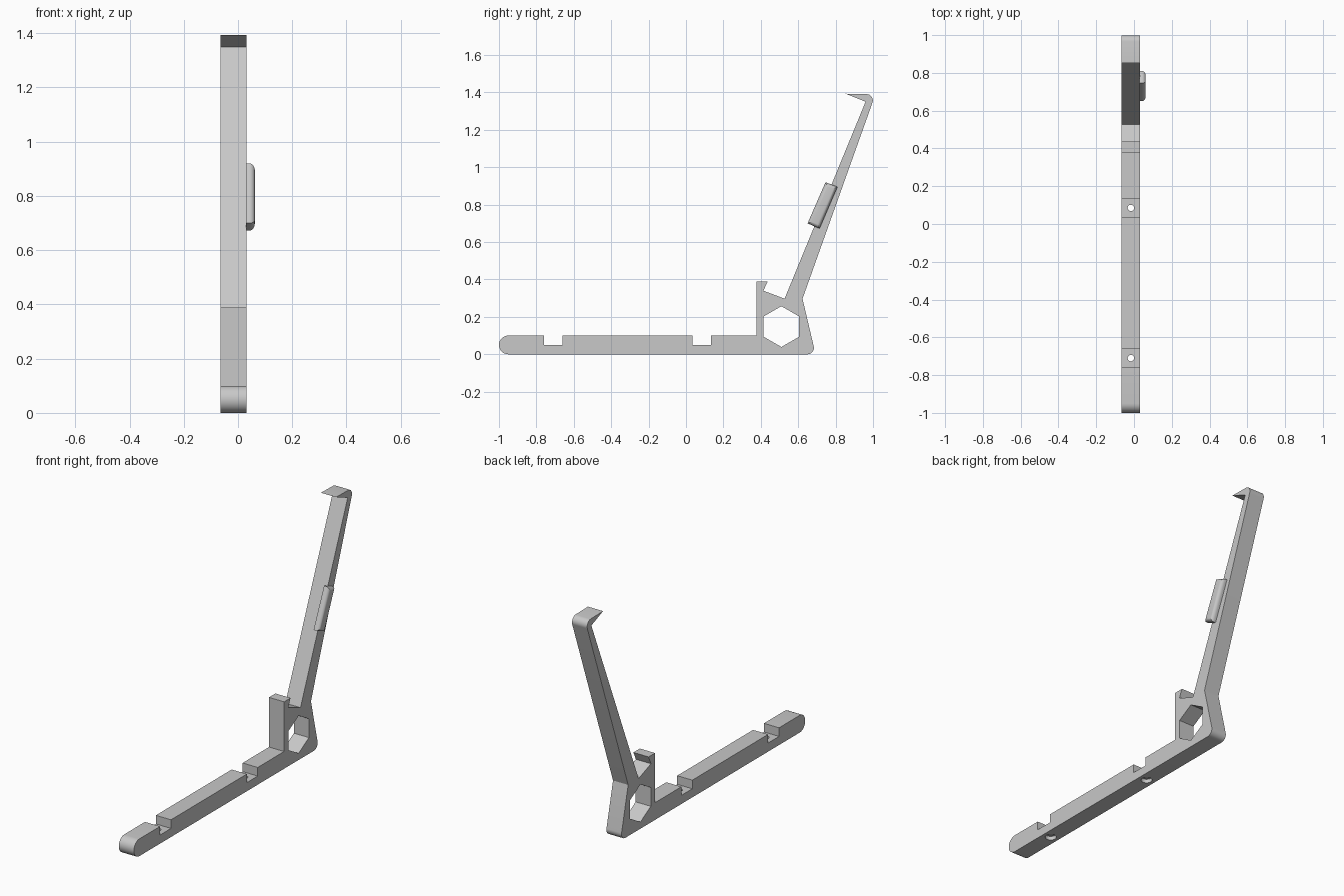
import bpy, bmesh, math
from mathutils import Matrix, Vector

X0, X1 = -0.065, 0.032          # frame thickness range
XM = (X0 + X1) / 2

if "Cube" in bpy.data.objects:
    bpy.data.objects.remove(bpy.data.objects["Cube"], do_unlink=True)

grey = bpy.data.materials.new("light_grey_plastic")
grey.use_nodes = True
colour = (0.58, 0.58, 0.58, 1)
grey.diffuse_color = colour
grey.node_tree.nodes["Principled BSDF"].inputs["Base Color"].default_value = colour


def arc(cy, cz, r, start, end, steps=10):
    """Points of a rounded corner, angles in degrees."""
    angles = [math.radians(start + (end - start) * i / steps) for i in range(steps + 1)]
    return [(cy + r * math.cos(a), cz + r * math.sin(a)) for a in angles]


def to_object(name, bm):
    bmesh.ops.recalc_face_normals(bm, faces=bm.faces)
    mesh = bpy.data.meshes.new(name)
    bm.to_mesh(mesh)
    bm.free()
    mesh.materials.append(grey)
    ob = bpy.data.objects.new(name, mesh)
    bpy.context.collection.objects.link(ob)
    return ob


def extrude_profile(name, points, x0, x1):
    """Extrude a (y, z) outline along x."""
    bm = bmesh.new()
    face = bm.faces.new([bm.verts.new((x0, y, z)) for y, z in points])
    ext = bmesh.ops.extrude_face_region(bm, geom=[face])
    verts = [g for g in ext["geom"] if isinstance(g, bmesh.types.BMVert)]
    bmesh.ops.translate(bm, verts=verts, vec=(x1 - x0, 0, 0))
    return to_object(name, bm)


def drill(name, y, z0, z1, r):
    """Vertical round cutter."""
    bm = bmesh.new()
    bmesh.ops.create_cone(bm, cap_ends=True, segments=24, radius1=r, radius2=r,
                          depth=z1 - z0, matrix=Matrix.Translation((XM, y, (z0 + z1) / 2)))
    return to_object(name, bm)


def cut(target, cutter):
    """Subtract the cutter, keep the result and discard the cutter."""
    mod = target.modifiers.new("cut", "BOOLEAN")
    mod.operation, mod.solver, mod.object = "DIFFERENCE", "EXACT", cutter
    cutter.hide_render = True
    deps = bpy.context.evaluated_depsgraph_get()
    result = bpy.data.meshes.new_from_object(target.evaluated_get(deps))
    target.modifiers.clear()
    target.data = result
    bpy.data.objects.remove(cutter, do_unlink=True)


def smooth(ob):
    bpy.ops.object.select_all(action="DESELECT")
    ob.select_set(True)
    bpy.context.view_layer.objects.active = ob
    bpy.ops.object.shade_smooth_by_angle(angle=math.radians(30))


# Frame outline: foot, heel, leaning arm with hook, clip post, notched foot top
notches = (-0.71, 0.085)
outline = arc(0.65, 0.034, 0.034, -90, 13)                 # rounded heel
outline += [(0.623, 0.297)]                                # bend of the arm
outline += arc(0.965, 1.357, 0.034, -20, 85)               # rounded arm top
outline += [(0.853, 1.393), (0.96, 1.35)]                  # hook
outline += [(0.527, 0.297), (0.414, 0.34), (0.436, 0.388)]  # cradle and clip
outline += [(0.377, 0.388), (0.377, 0.1)]                  # clip post
for y in reversed(notches):
    outline += [(y + 0.05, 0.1), (y + 0.05, 0.05), (y - 0.05, 0.05), (y - 0.05, 0.1)]
outline += arc(-0.95, 0.05, 0.05, 90, 270, 16)             # rounded toe
frame = extrude_profile("stand_frame", outline, X0, X1)

# Hexagonal opening in the heel
hexagon = arc(0.51, 0.148, 0.109, 30, 330, 5)
cut(frame, extrude_profile("hexagon_cutter", hexagon, X0 - 0.1, X1 + 0.1))

# Screw holes through the notches, widened underneath
for y in notches:
    cut(frame, drill("hole_cutter", y, -0.1, 0.08, 0.017))
    cut(frame, drill("counterbore_cutter", y, -0.1, 0.022, 0.03))
smooth(frame)

# Rounded pad on the left side of the arm
pad_outline = [(0.65, 0.70), (0.714, 0.672), (0.81, 0.895), (0.746, 0.92)]
pad = extrude_profile("side_pad", pad_outline, X1 - 0.002, 0.062)
bm = bmesh.new()
bm.from_mesh(pad.data)
outer = [e for e in bm.edges if all(v.co.x > 0.06 for v in e.verts)]
bmesh.ops.bevel(bm, geom=outer, offset=0.02, segments=6, profile=0.5, affect="EDGES")
bm.to_mesh(pad.data)
bm.free()
smooth(pad)
